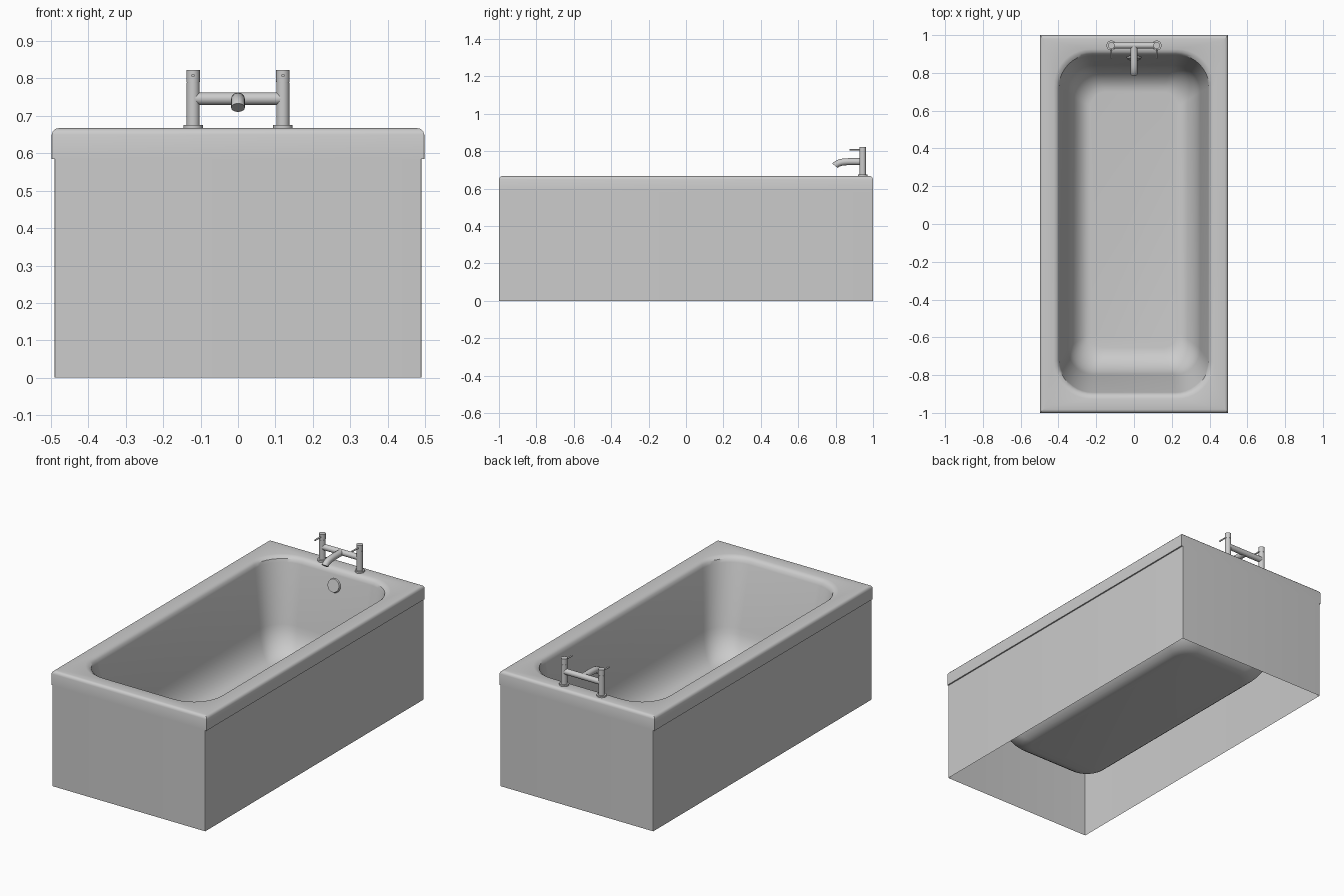
import bpy, bmesh, math
from mathutils import Vector

if "Cube" in bpy.data.objects:
    bpy.data.objects.remove(bpy.data.objects["Cube"])


def finish(name, bm, angle=35):
    bmesh.ops.recalc_face_normals(bm, faces=bm.faces)
    mesh = bpy.data.meshes.new(name)
    bm.to_mesh(mesh)
    bm.free()
    ob = bpy.data.objects.new(name, mesh)
    bpy.context.collection.objects.link(ob)
    bpy.ops.object.select_all(action='DESELECT')
    ob.select_set(True)
    bpy.context.view_layer.objects.active = ob
    bpy.ops.object.shade_smooth_by_angle(angle=math.radians(angle))
    return ob


def rounded_loop(bm, hx, front, back, r, z, n=10):
    verts = []
    corners = [(hx - r, back - r), (r - hx, back - r),
               (r - hx, front + r), (hx - r, front + r)]
    for k, (cx, cy) in enumerate(corners):
        for i in range(n + 1):
            a = math.pi / 2 * (k + i / n)
            verts.append(bm.verts.new((cx + r * math.cos(a), cy + r * math.sin(a), z)))
    return verts


def loft(name, levels, cap=False):
    bm = bmesh.new()
    loops = [rounded_loop(bm, *lv) for lv in levels]
    for a, b in zip(loops, loops[1:]):
        for i in range(len(a)):
            j = (i + 1) % len(a)
            bm.faces.new((a[i], a[j], b[j], b[i]))
    if cap:
        bm.faces.new(loops[-1])
    return finish(name, bm)


def rod(name, start, end, r, segs=24, r2=None):
    start, end = Vector(start), Vector(end)
    axis = end - start
    bm = bmesh.new()
    bmesh.ops.create_cone(bm, cap_ends=True, segments=segs, radius1=r, radius2=r2 or r, depth=axis.length)
    bmesh.ops.transform(bm, verts=bm.verts, matrix=axis.to_track_quat('Z', 'Y').to_matrix().to_4x4())
    bmesh.ops.translate(bm, verts=bm.verts, vec=(start + end) / 2)
    return finish(name, bm)


# Tub shell: skirt, rolled rim, sloping walls and filleted floor (half width, front, back, radius, z)
E = 0.0005
levels = [(0.489, -0.998, 0.998, E, 0.585), (0.498, -1, 1, E, 0.585), (0.498, -1, 1, E, 0.65),
          (0.495, -0.997, 0.997, E, 0.659), (0.489, -0.991, 0.991, E, 0.665),
          (0.480, -0.982, 0.982, E, 0.667),
          (0.425, -0.925, 0.925, 0.195, 0.666), (0.410, -0.911, 0.911, 0.185, 0.662),
          (0.399, -0.899, 0.899, 0.18, 0.652), (0.394, -0.892, 0.893, 0.175, 0.634)]
# wall bottom and fillet, with an easing curve down to the floor
WX, WF, WB, WZ, FL = 0.350, -0.80, 0.84, 0.30, 0.14
levels.append((WX, WF, WB, 0.14, WZ))
for i in range(1, 9):
    t = math.pi / 2 * i / 8
    s = 1 - math.cos(t)
    levels.append((WX - 0.02 * math.sin(t) - 0.10 * s, WF + 0.025 * math.sin(t) + 0.12 * s,
                   WB - 0.02 * math.sin(t) - 0.12 * s, 0.14 - 0.06 * s,
                   WZ - (WZ - FL) * math.sin(t)))
loft("tub_shell", levels, cap=True)

# Side and end panels, open underneath
loft("tub_panels", [(0.49, -1, 1, E, 0), (0.49, -1, 1, E, 0.585)])

# Domed overflow cover on the tap end wall
rod("overflow_cover", (0, 0.895, 0.573), (0, 0.873, 0.578), 0.043, 32, 0.036)

# Tap pillars with flanges, heads and levers
TY = 0.945
for side, x in (("left", -0.12), ("right", 0.12)):
    rod(f"{side}_flange", (x, TY, 0.664), (x, TY, 0.675), 0.026, 32)
    rod(f"{side}_pillar", (x, TY, 0.67), (x, TY, 0.789), 0.0175, 32)
    rod(f"{side}_neck", (x, TY, 0.785), (x, TY, 0.795), 0.0165, 32)
    rod(f"{side}_tap_head", (x, TY, 0.791), (x, TY, 0.823), 0.0178, 32)
    rod(f"{side}_lever", (x, TY, 0.808), (x, 0.875, 0.808), 0.0045, 12)

# Cross bar joining the pillars
rod("cross_bar", (-0.12, TY, 0.746), (0.12, TY, 0.746), 0.0165, 32)

# Spout curving down over the bath
curve = bpy.data.curves.new("spout", 'CURVE')
curve.dimensions = '3D'
curve.bevel_depth = 0.0185
curve.bevel_resolution = 6
curve.use_fill_caps = True
spline = curve.splines.new('BEZIER')
spline.bezier_points.add(2)
path = [((0, TY, 0.744), (0, 0.03, 0)), ((0, 0.865, 0.744), (0, 0.028, 0.001)),
        ((0, 0.797, 0.722), (0, 0.014, 0.018))]
for p, (co, h) in zip(spline.bezier_points, path):
    p.co = co
    p.handle_left = Vector(co) + Vector(h)
    p.handle_right = Vector(co) - Vector(h)
spout = bpy.data.objects.new("spout", curve)
bpy.context.collection.objects.link(spout)
